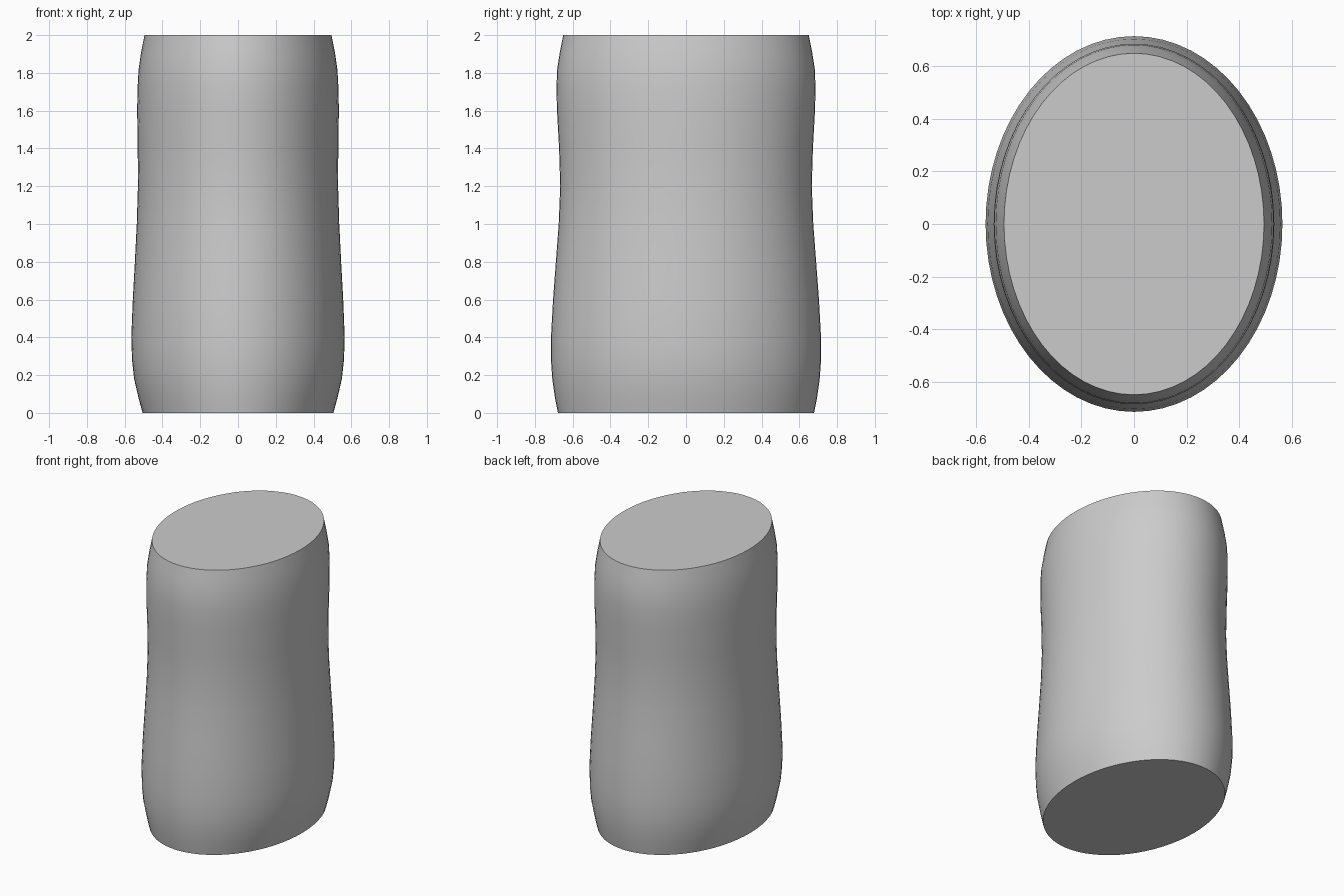
import bpy, bmesh, math

# Remove the default cube
cube = bpy.data.objects.get("Cube")
if cube:
    bpy.data.objects.remove(cube, do_unlink=True)

SIDES = 64

# Body profile: height, half width, half depth
PROFILE = [
    (0.0, 0.505, 0.678), (0.08, 0.527, 0.694), (0.18, 0.55, 0.708),
    (0.28, 0.561, 0.715), (0.4, 0.565, 0.715), (0.6, 0.557, 0.704),
    (0.8, 0.546, 0.689), (1.0, 0.536, 0.674), (1.2, 0.53, 0.666),
    (1.4, 0.531, 0.672), (1.6, 0.534, 0.683), (1.72, 0.532, 0.686),
    (1.82, 0.526, 0.682), (1.91, 0.513, 0.668), (2.0, 0.495, 0.65),
]

# Plain grey finish
grey = bpy.data.materials.new("plain_grey")
grey.use_nodes = True
colour = (0.6, 0.6, 0.6, 1.0)
grey.diffuse_color = colour
grey.node_tree.nodes["Principled BSDF"].inputs["Base Color"].default_value = colour

# Loft elliptical rings into the body
bm = bmesh.new()
rings = []
for z, rx, ry in PROFILE:
    angles = [2 * math.pi * i / SIDES for i in range(SIDES)]
    rings.append([bm.verts.new((rx * math.cos(a), ry * math.sin(a), z)) for a in angles])
for low, high in zip(rings, rings[1:]):
    for i in range(SIDES):
        j = (i + 1) % SIDES
        bm.faces.new((low[i], low[j], high[j], high[i]))

# Flat end caps
bm.faces.new(rings[-1])
bm.faces.new(rings[0][::-1])

mesh = bpy.data.meshes.new("oval_body")
bm.to_mesh(mesh)
bm.free()
mesh.materials.append(grey)
body = bpy.data.objects.new("oval_body", mesh)
bpy.context.collection.objects.link(body)

# Smooth sides, crisp cap rims
bpy.context.view_layer.objects.active = body
body.select_set(True)
bpy.ops.object.shade_smooth_by_angle(angle=math.radians(40))
